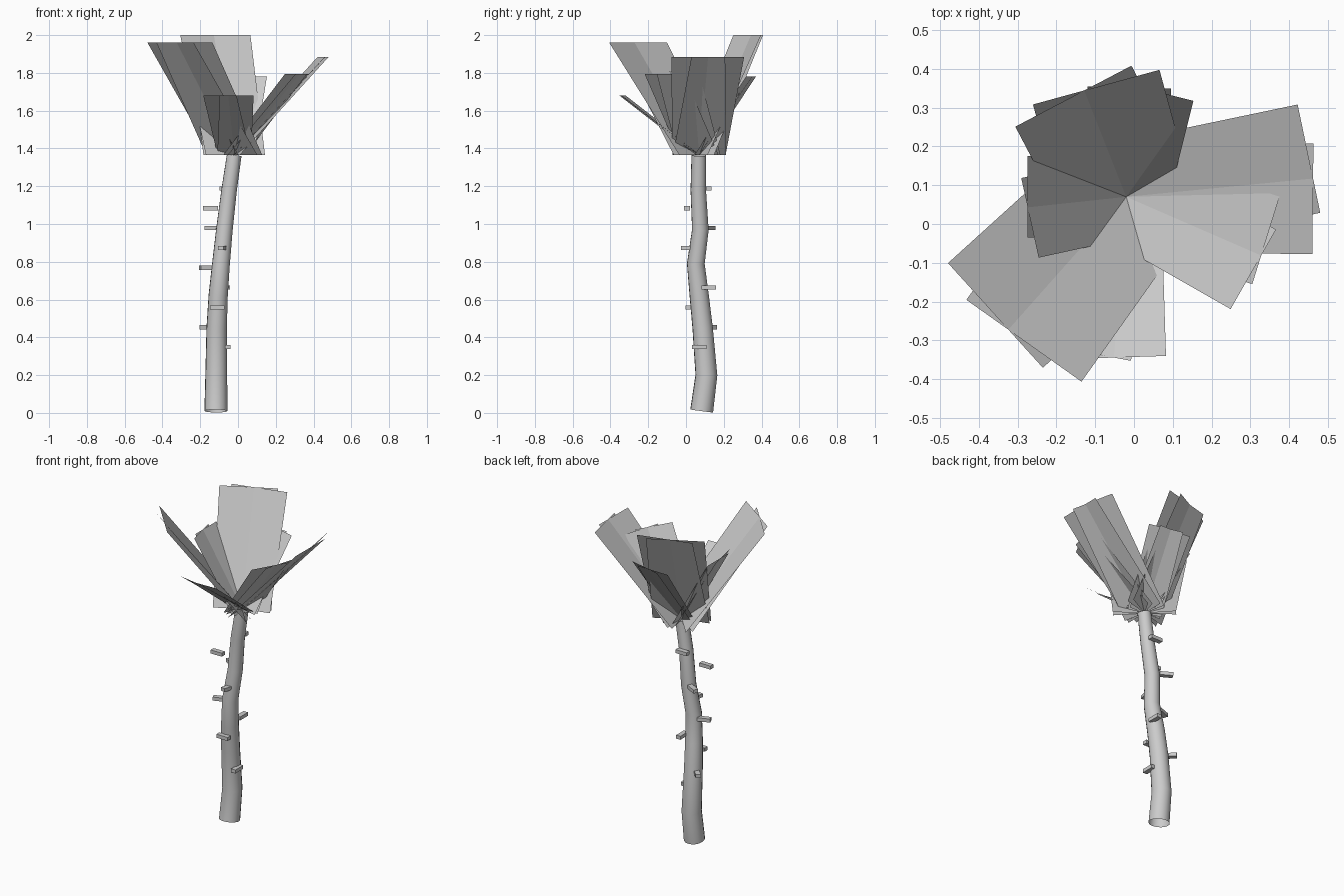
import bpy, bmesh, math
from mathutils import Matrix, Vector

cube = bpy.data.objects.get("Cube")
if cube:
    bpy.data.objects.remove(cube, do_unlink=True)

# One plain grey for the whole plant
grey = bpy.data.materials.new("plain_grey")
grey.use_nodes = True
grey.diffuse_color = (0.6, 0.6, 0.6, 1)
grey.node_tree.nodes["Principled BSDF"].inputs["Base Color"].default_value = (0.6, 0.6, 0.6, 1)


def add_object(name, data):
    obj = bpy.data.objects.new(name, data)
    bpy.context.collection.objects.link(obj)
    data.materials.append(grey)
    return obj


def mesh_object(name, bm):
    mesh = bpy.data.meshes.new(name)
    bm.to_mesh(mesh)
    bm.free()
    return add_object(name, mesh)


# Stem: tapered tube along a crooked path (x, y, z, radius)
path = [
    (-0.117, 0.083, 0.01, 0.061), (-0.115, 0.108, 0.2, 0.058),
    (-0.113, 0.088, 0.45, 0.054), (-0.105, 0.07, 0.62, 0.051),
    (-0.09, 0.052, 0.79, 0.047), (-0.072, 0.076, 0.97, 0.044),
    (-0.047, 0.065, 1.18, 0.041), (-0.02, 0.068, 1.365, 0.039),
]
curve = bpy.data.curves.new("stem", "CURVE")
curve.dimensions = "3D"
curve.bevel_depth = 1.0
curve.bevel_resolution = 6
spline = curve.splines.new("POLY")
spline.points.add(len(path) - 1)
for point, (x, y, z, radius) in zip(spline.points, path):
    point.co = (x, y, z, 1)
    point.radius = radius
stem = add_object("stem", curve)
bpy.ops.object.select_all(action="DESELECT")
stem.select_set(True)
bpy.context.view_layer.objects.active = stem
bpy.ops.object.convert(target="MESH")
bpy.ops.object.shade_smooth_by_angle(angle=math.radians(40))

# Thorns: small blocks climbing the stem at even steps (x, y, heading)
thorns = [
    (-0.055, 0.07, 90), (-0.165, 0.125, 135), (-0.11, 0.012, 0),
    (-0.057, 0.12, 90), (-0.165, 0.055, 20), (-0.08, 0.015, 75),
    (-0.135, 0.125, 150), (-0.145, 0.005, 0), (-0.06, 0.12, 0),
]
for i, (x, y, heading) in enumerate(thorns):
    bm = bmesh.new()
    place = (Matrix.Translation((x, y, 0.348 + 0.105 * i))
             @ Matrix.Rotation(math.radians(heading), 4, "Z")
             @ Matrix.Diagonal((0.078, 0.03, 0.022, 1)))
    bmesh.ops.create_cube(bm, size=1, matrix=place)
    mesh_object(f"thorn_{i + 1}", bm)

# Leaves: two crossing flat sheets each (heading, width, reach, rise)
crown = Vector((-0.02, 0.07, 1.365))
leaves = [
    (228.4, 0.364, 0.455, 0.595), (-23.5, 0.236, 0.377, 0.43),
    (5.6, 0.285, 0.481, 0.52), (-94.4, 0.179, 0.413, 0.315),
    (111.5, 0.338, 0.293, 0.635), (82.2, 0.216, 0.282, 0.415),
    (186.1, 0.21, 0.254, 0.445),
]
for i, (heading, width, reach, rise) in enumerate(leaves):
    bm = bmesh.new()
    for turn in (-6.2, 6.2):
        spin = Matrix.Rotation(math.radians(heading + turn), 4, "Z")
        half = width / 2
        corners = [(0, -half, 0), (reach, -half, rise), (reach, half, rise), (0, half, 0)]
        bm.faces.new([bm.verts.new(crown + spin @ Vector(c)) for c in corners])
    mesh_object(f"leaf_{i + 1}", bm)
